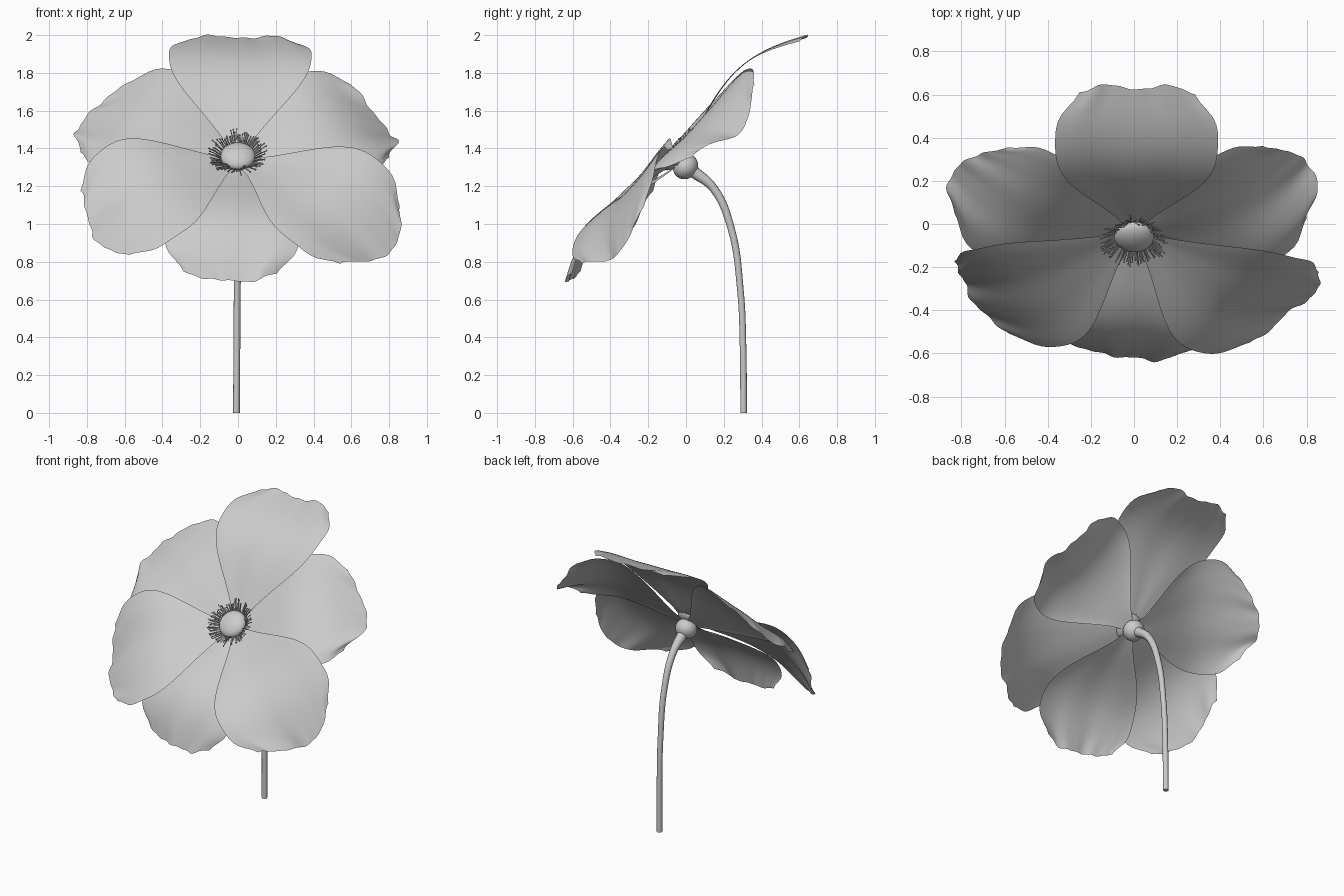
import bpy, bmesh, math, random
from mathutils import Vector, Matrix

random.seed(4)
cube = bpy.data.objects.get("Cube")
if cube:
    bpy.data.objects.remove(cube)

grey = bpy.data.materials.new("soft grey")
grey.use_nodes = True
grey.diffuse_color = (0.6, 0.6, 0.6, 1)
grey.node_tree.nodes["Principled BSDF"].inputs["Base Color"].default_value = (0.6, 0.6, 0.6, 1)

# Bloom frame: local y runs up the tilted face, local z is its normal
UP = Vector((0, 0.69, 0.72)).normalized()
NORMAL = Vector((1, 0, 0)).cross(UP)
CENTRE = Vector((0, -0.04, 1.34))
FRAME = Matrix((Vector((1, 0, 0)), UP, NORMAL)).transposed()


def place(x, y, z):
    return CENTRE + FRAME @ Vector((x, y, z))


def sample(values, f):
    """Smooth interpolation through evenly spaced values, f in 0..1."""
    last = len(values) - 1
    pos = min(max(f, 0), 1) * last
    i = min(int(pos), last - 1)
    u = pos - i
    a, b, c, d = (values[min(max(i + k, 0), last)] for k in (-1, 0, 1, 2))
    return b + 0.5 * u * (c - a + u * (2*a - 5*b + 4*c - d + u * (3*(b - c) + d - a)))


def finish(name, bm):
    mesh = bpy.data.meshes.new(name)
    bmesh.ops.recalc_face_normals(bm, faces=bm.faces)
    for face in bm.faces:
        face.smooth = True
    bm.to_mesh(mesh)
    bm.free()
    mesh.materials.append(grey)
    obj = bpy.data.objects.new(name, mesh)
    bpy.context.collection.objects.link(obj)
    return obj


WIDTH = [0.08, 0.2, 0.41, 0.64, 0.84, 0.97, 1.0, 0.94, 0.7]
ROWS, COLS = 28, 32


def petal(name, angle, width, lengths, tips, curl, layer):
    """Curved sheet: lengths and tip heights vary from one side to the other."""
    turn = Matrix.Rotation(math.radians(angle), 3, 'Z')
    phase = random.uniform(0, 6)
    bm = bmesh.new()
    grid = []
    for r in range(ROWS + 1):
        t = r / ROWS
        row = []
        for c in range(COLS + 1):
            s = 2 * c / COLS - 1
            f = (s + 1) / 2
            wave = math.sin(9 * s + phase) + 0.6 * math.sin(17 * s + 2 * phase)
            along = t * sample(lengths, f) + 0.006 * wave * t ** 6
            side = 1 + 0.015 * math.sin(14 * t + phase) * t
            across = s * width * sample(WIDTH, t) * side
            height = (0.115 * math.sin(math.pi * t ** 1.35) + sample(tips, f) * t * t
                      + curl * s * s * min(1, 2 * t) * (1 - 0.5 * t) + layer
                      + 0.006 * math.sin(7 * s + phase) * t ** 2)
            p = turn @ Vector((along, across, height))
            row.append(bm.verts.new(place(*p)))
        grid.append(row)
    for r in range(ROWS):
        for c in range(COLS):
            bm.faces.new((grid[r][c], grid[r + 1][c], grid[r + 1][c + 1], grid[r][c + 1]))
    obj = finish(name, bm)
    # all petals face the front of the bloom
    if sum(p.normal.dot(NORMAL) for p in obj.data.polygons) < 0:
        obj.data.flip_normals()


# Petals: the ones lying behind curl down at the sides
petal("top_petal", 89, 0.38, [0.91, 0.95, 0.92, 0.95, 0.91], [-0.035, -0.04, -0.035], 0, 0.002)
petal("upper_left_petal", 24, 0.385, [0.76, 0.87, 0.86, 0.83, 0.78], [0, -0.12, 0.02], -0.045, -0.018)
petal("upper_right_petal", 155, 0.385, [0.77, 0.85, 0.89, 0.89, 0.8], [0.03, -0.06, 0], -0.045, -0.018)
petal("lower_left_petal", -37, 0.385, [0.89, 0.94, 0.98, 0.97, 0.87], [-0.02, -0.12, -0.05], 0.005, 0.002)
petal("lower_right_petal", 212.5, 0.38, [0.82, 0.86, 0.91, 0.91, 0.86], [-0.02, -0.08, -0.02], 0.005, 0.002)
petal("bottom_petal", 267, 0.355, [0.8, 0.85, 0.86, 0.87, 0.82], [0, -0.01, 0.03], -0.045, -0.018)


def ball(name, height, radius, depth):
    bm = bmesh.new()
    shape = Matrix.Translation(place(0, 0, height)) @ FRAME.to_4x4() @ Matrix.Diagonal((radius, radius, depth, 1))
    bmesh.ops.create_uvsphere(bm, u_segments=32, v_segments=20, radius=1, matrix=shape)
    finish(name, bm)


ball("flower_centre", 0.026, 0.092, 0.046)
ball("calyx", -0.052, 0.07, 0.064)


def tubes(name, paths, bevel, sides):
    """Round tubes along lists of (point, radius factor)."""
    curve = bpy.data.curves.new(name, 'CURVE')
    curve.dimensions = '3D'
    curve.bevel_depth = bevel
    curve.bevel_resolution = sides
    curve.resolution_u = 6
    curve.use_fill_caps = True
    for path in paths:
        spline = curve.splines.new('BEZIER')
        spline.bezier_points.add(len(path) - 1)
        for bp, (co, rad) in zip(spline.bezier_points, path):
            bp.co = co
            bp.radius = rad
            bp.handle_left_type = bp.handle_right_type = 'AUTO'
    curve.materials.append(grey)
    obj = bpy.data.objects.new(name, curve)
    bpy.context.collection.objects.link(obj)


# Stamens: thin filaments fanning out, each with a small tip
filaments = []
anthers = bmesh.new()
COUNT = 90
for i in range(COUNT):
    a = math.tau * (i + random.uniform(-0.3, 0.3)) / COUNT
    reach = random.uniform(0.115, 0.16)
    rise = random.uniform(0.045, 0.075)
    ca, sa = math.cos(a), math.sin(a)
    path = [(0.07, 0.005), (0.6 * reach + 0.025, 0.65 * rise), (reach, rise)]
    filaments.append([(place(ca * d, sa * d, h), 1) for d, h in path])
    bmesh.ops.create_icosphere(anthers, subdivisions=1, radius=0.005,
                               matrix=Matrix.Translation(place(ca * reach, sa * reach, rise)))
tubes("stamen_filaments", filaments, 0.0025, 0)
finish("stamen_tips", anthers)

# Stem: straight below, arching forward into the back of the bloom
stem = [((-0.008, 0.305, 0), 1), ((-0.006, 0.302, 0.35), 1), ((-0.004, 0.288, 0.65), 1),
        ((0, 0.238, 0.98), 1.1), ((0, 0.145, 1.19), 1.3), ((0, 0.03, 1.285), 1.9)]
tubes("stem", [stem], 0.018, 3)
